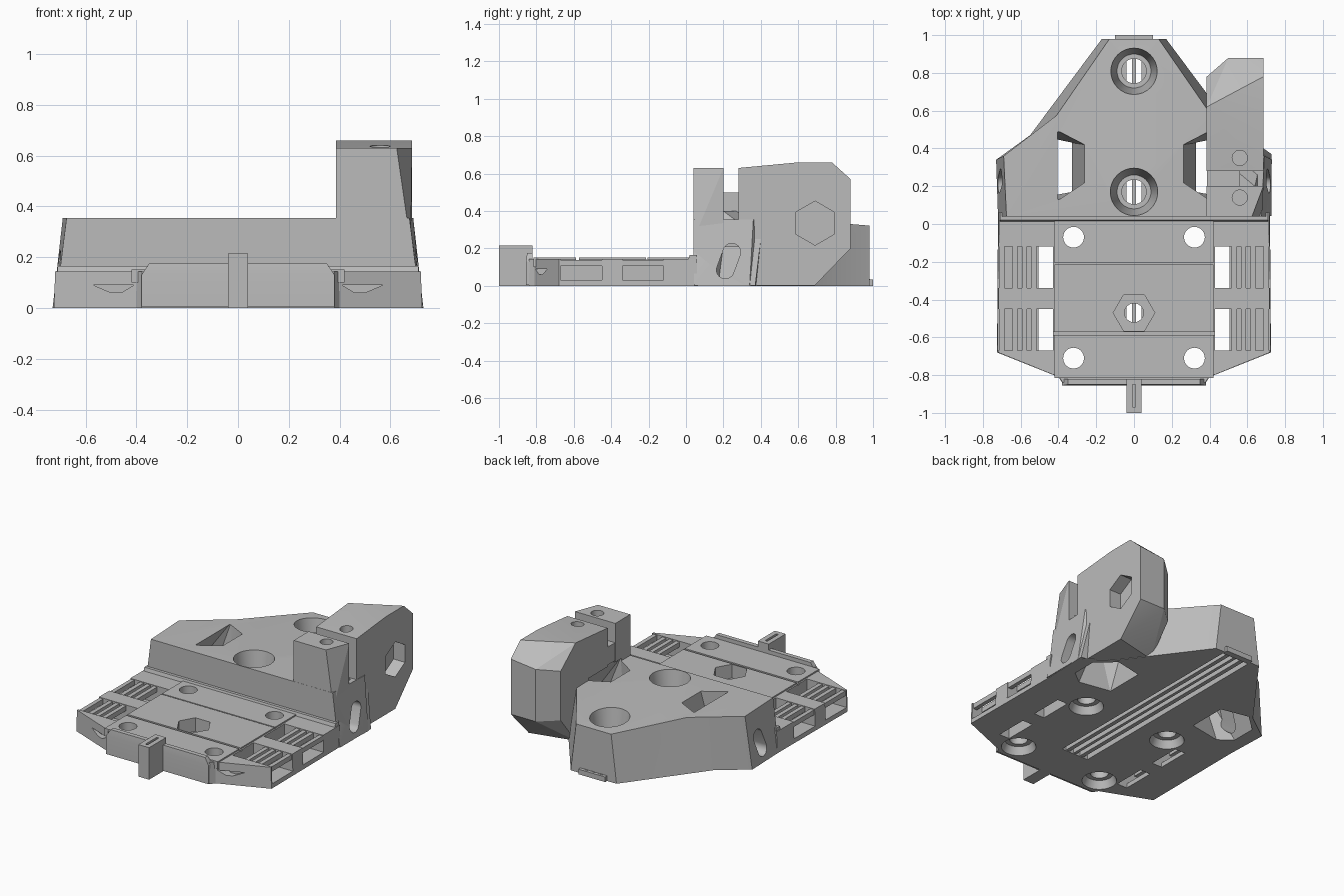
import bpy, bmesh
from math import sin, cos, tau

if "Cube" in bpy.data.objects:
    bpy.data.objects.remove(bpy.data.objects["Cube"])

grey = bpy.data.materials.new("matte grey")
grey.use_nodes = True
grey.diffuse_color = (0.5, 0.5, 0.5, 1)
grey.node_tree.nodes["Principled BSDF"].inputs["Base Color"].default_value = (0.5, 0.5, 0.5, 1)


def finish(name, bm):
    bmesh.ops.recalc_face_normals(bm, faces=bm.faces)
    mesh = bpy.data.meshes.new(name)
    bm.to_mesh(mesh)
    bm.free()
    mesh.materials.append(grey)
    obj = bpy.data.objects.new(name, mesh)
    bpy.context.collection.objects.link(obj)
    return obj


def hull(name, pts):
    bm = bmesh.new()
    for p in pts:
        bm.verts.new(p)
    res = bmesh.ops.convex_hull(bm, input=bm.verts)
    junk = {g for g in res["geom_interior"] + res["geom_unused"]
            if isinstance(g, bmesh.types.BMVert)}
    bmesh.ops.delete(bm, geom=list(junk), context="VERTS")
    bmesh.ops.dissolve_limit(bm, angle_limit=0.01, verts=bm.verts, edges=bm.edges)
    return finish(name, bm)


def loft(name, lower, upper):
    bm = bmesh.new()
    a = [bm.verts.new(p) for p in lower]
    b = [bm.verts.new(p) for p in upper]
    bm.faces.new(a)
    bm.faces.new(b)
    for i in range(len(a)):
        j = (i + 1) % len(a)
        bm.faces.new((a[i], a[j], b[j], b[i]))
    return finish(name, bm)


def box(name, x0, x1, y0, y1, z0, z1):
    return hull(name, [(x, y, z) for x in (x0, x1) for y in (y0, y1) for z in (z0, z1)])


def ring(x, y, r, z, n=32):
    return [(x + r * cos(i * tau / n), y + r * sin(i * tau / n), z) for i in range(n)]


def cone(x, y, r0, z0, r1, z1, n=32):
    return hull("cutter", ring(x, y, r0, z0, n) + ring(x, y, r1, z1, n))


def flip(pts, s):
    return [(s * x, y, z) for x, y, z in pts]


def outline(half, z):
    """Full loop from the points of one half"""
    return [(x, y, z) for x, y in half] + [(-x, y, z) for x, y in reversed(half)]


# Front plate with angled corners
edge = [(0.72, 0.06), (0.725, -0.68), (0.4, -0.81), (0.38, -0.84)]
plate = loft("front_plate", outline(edge, 0), outline([(x * 0.993, y) for x, y in edge], 0.143))
deck = box("centre_deck", -0.42, 0.42, -0.815, 0.05, 0.1, 0.152)
lip = hull("front_lip", [(x, y, z) for x in (-0.38, 0.38) for y in (-0.855, -0.82) for z in (0.005, 0.13)]
           + [(x, y, 0.175) for x in (-0.35, 0.35) for y in (-0.85, -0.82)])
tab = box("front_tab", -0.04, 0.04, -1, -0.82, 0, 0.215)
fillet = hull("step_fillet", [(x, y, z) for x in (-0.71, 0.71)
                              for y, z in ((0, 0.1), (0.06, 0.1), (0.02, 0.166), (0.06, 0.166))])

# Rear body with leaning walls
low = [(0.72, 0.04), (0.73, 0.34), (0.55, 0.47), (0.17, 0.98)]
top = [(0.675, 0.04), (0.69, 0.36), (0.41, 0.575), (0.13, 0.98)]
slope = lambda p: (p[0], p[1], 0.322 if p[1] > 0.9 else 0.355)
body = loft("rear_body", outline(low, 0), [slope(p) for p in outline(top, 0)])

# Tower on the left side: rear block, front jaw, shoulder and gap floor
block = hull("tower_block", [
    (0.385, 0.28, 0.63), (0.685, 0.28, 0.63), (0.385, 0.62, 0.66), (0.685, 0.6, 0.66),
    (0.685, 0.78, 0.66), (0.5, 0.88, 0.55), (0.685, 0.88, 0.57), (0.385, 0.78, 0.53),
    (0.685, 0.88, 0.2), (0.5, 0.88, 0.2), (0.385, 0.78, 0.2),
    (0.685, 0.69, 0.003), (0.385, 0.62, 0.003), (0.385, 0.28, 0.003), (0.685, 0.28, 0.003)])
jaw = hull("tower_jaw", [(x, y, z) for z, front in ((0.63, 0.625), (0.25, 0.68))
                         for x, y in ((0.385, 0.041), (front, 0.041), (0.685, 0.2), (0.385, 0.2))])
shoulder = hull("tower_shoulder", [
    (0.4, 0.042, 0.002), (0.4, 0.4, 0.002), (0.729, 0.042, 0.002), (0.729, 0.37, 0.002),
    (0.685, 0.042, 0.25), (0.685, 0.4, 0.25), (0.64, 0.2, 0.4), (0.6, 0.042, 0.4),
    (0.4, 0.042, 0.4), (0.4, 0.4, 0.4)])
gap = box("gap_floor", 0.387, 0.56, 0.15, 0.35, 0.38, 0.5)

body_cuts, plate_cuts, tower_cuts = [], [], []

# Stepped screw wells and the lower rail channel
for y in (0.17, 0.81):
    body_cuts += [cone(0, y, 0.09, 0.12, 0.128, 0.37), cone(0, y, 0.065, -0.1, 0.065, 0.3)]
channel = box("cutter", -0.1, 0.1, -0.56, 1.2, -0.1, 0.035)
body_cuts.append(channel)
plate_cuts.append(channel)

# Hexagonal nut pocket and the deck grooves
plate_cuts += [cone(0, -0.47, 0.11, 0.06, 0.11, 0.3, 6), cone(0, -0.47, 0.05, -0.1, 0.05, 0.2),
               box("cutter", -0.43, 0.43, -0.215, -0.207, 0.14, 0.3),
               box("cutter", -0.43, 0.43, -0.587, -0.572, 0.135, 0.3),
               box("cutter", -0.008, 0.008, -0.97, -0.85, 0.18, 0.3)]

for s in (-1, 1):
    # Corner screw holes, countersunk below
    for y in (-0.07, -0.71):
        plate_cuts += [cone(s * 0.32, y, 0.055, -0.1, 0.055, 0.3),
                       cone(s * 0.32, y, 0.11, -0.01, 0.085, 0.05)]
    # Side windows with ribs over them
    for y0, y1 in ((-0.34, -0.12), (-0.67, -0.45)):
        plate_cuts += [box("cutter", s * 0.43, s * 0.505, y0, y1, -0.1, 0.3),
                       box("cutter", s * 0.5, s * 0.8, y0, y1, 0.03, 0.3)]
        for x in (0.53, 0.58, 0.63, 0.7):
            box("window_rib", s * (x - 0.014), s * (x + 0.014), y0 - 0.01, y1 + 0.01, 0.105, 0.138)
    # Finger notches in the angled front edges
    plate_cuts.append(hull("cutter", flip(
        [(x, y, z) for y in (-0.9, -0.735) for x, z in ((0.57, 0.09), (0.41, 0.09), (0.5, 0.06), (0.46, 0.06))], s)))
    # Flared cavities open above and below
    cavity = hull("cutter", flip(
        [(0.395, 0.49, 0.37), (0.26, 0.42, 0.37), (0.26, 0.22, 0.37), (0.395, 0.13, 0.37),
         (0.52, 0.47, -0.01), (0.33, 0.43, -0.01), (0.33, 0.17, -0.01), (0.55, 0.13, -0.01),
         (0.64, 0.2, -0.01), (0.64, 0.36, -0.01)], s))
    # Slanted oblong holes in the side walls
    oblong = hull("cutter", flip(
        [(x, a, b) for x in (0.5, 0.8) for cy, cz in ((0.21, 0.085), (0.245, 0.18))
         for a, b, _ in ring(cy, cz, 0.047, 0, 24)], s))
    body_cuts += [cavity, oblong]
    if s > 0:
        tower_cuts += [cavity, oblong]

# Tower screw holes and hexagonal side pocket
for y in (0.14, 0.35):
    tower_cuts.append(cone(0.56, y, 0.04, 0.5, 0.04, 0.8))
tower_cuts.append(hull("cutter", [(x, 0.69 + b, 0.335 + a) for x in (0.6, 0.8)
                                  for a, b, _ in ring(0, 0, 0.118, 0, 6)]))


def carve(obj, cutters):
    for c in cutters:
        mod = obj.modifiers.new("cut", "BOOLEAN")
        mod.operation, mod.solver, mod.object = "DIFFERENCE", "EXACT", c
    bpy.context.view_layer.update()
    graph = bpy.context.evaluated_depsgraph_get()
    mesh = bpy.data.meshes.new_from_object(obj.evaluated_get(graph))
    obj.modifiers.clear()
    obj.data = mesh


carve(body, body_cuts)
for part in (plate, deck, tab):
    carve(part, plate_cuts)
for part in (block, jaw, shoulder):
    carve(part, tower_cuts)
for c in set(body_cuts + plate_cuts + tower_cuts):
    bpy.data.objects.remove(c)

# Long rails inside the lower channel, with the end foot
for x, w in ((0, 0.01), (-0.055, 0.014), (0.055, 0.014)):
    box("lower_rail", x - w, x + w, -0.56, 0.985, 0.005, 0.036)
box("rear_foot", -0.1, 0.1, 0.96, 1, 0, 0.034)

# Smooth only the round holes
for obj in bpy.context.collection.objects:
    if obj.type == "MESH" and grey.name in obj.data.materials:
        obj.select_set(True)
        bpy.context.view_layer.objects.active = obj
bpy.ops.object.shade_smooth_by_angle(angle=0.35)
